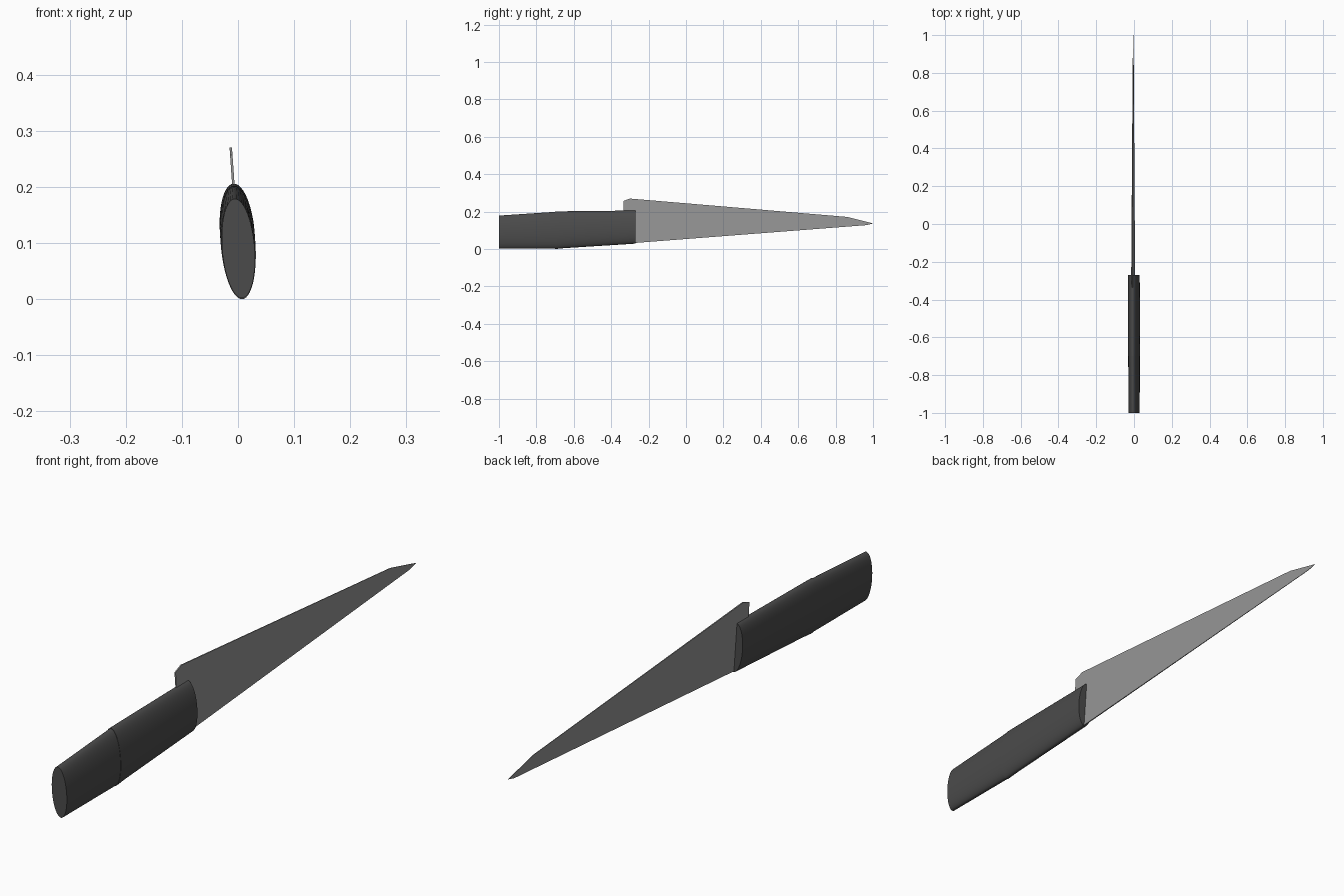
import bpy, bmesh, math

if "Cube" in bpy.data.objects:
    bpy.data.objects.remove(bpy.data.objects["Cube"])

TILT = 0.07      # whole knife leans slightly about its long axis
MID_Z = 0.1


def lean(x, z):
    return x - (z - MID_Z) * TILT


def material(name, value):
    m = bpy.data.materials.new(name)
    m.diffuse_color = (value, value, value, 1)
    m.use_nodes = True
    m.node_tree.nodes["Principled BSDF"].inputs["Base Color"].default_value = m.diffuse_color
    return m


def finish(name, bm, mat, smooth):
    bmesh.ops.recalc_face_normals(bm, faces=bm.faces)
    me = bpy.data.meshes.new(name)
    bm.to_mesh(me)
    bm.free()
    for p in me.polygons:
        p.use_smooth = smooth
    me.materials.append(mat)
    ob = bpy.data.objects.new(name, me)
    bpy.context.collection.objects.link(ob)
    return ob


def elliptical_loft(name, sections, mat, sides=48):
    """Sections are (y, bottom z, top z, half width)."""
    bm = bmesh.new()
    rings = []
    for y, z0, z1, w in sections:
        ring = []
        for i in range(sides):
            a = 2 * math.pi * i / sides
            z = (z0 + z1) / 2 + (z1 - z0) / 2 * math.sin(a)
            ring.append(bm.verts.new((lean(w * math.cos(a), z), y, z)))
        rings.append(ring)
    for r, s in zip(rings, rings[1:]):
        for i in range(sides):
            j = (i + 1) % sides
            bm.faces.new((r[i], r[j], s[j], s[i]))
    bm.faces.new(rings[0])
    bm.faces.new(rings[-1])
    return finish(name, bm, mat, True)


dark = material("dark_handle", 0.07)
steel = material("blade_steel", 0.3)

# Handle: rear grip and front grip meet at a visible seam
parts = [
    elliptical_loft("rear_grip", [(-1.0, 0.002, 0.179, 0.029),
                                  (-0.7, 0.002, 0.199, 0.030)], dark),
    elliptical_loft("front_grip", [(-0.7, 0.0, 0.201, 0.031),
                                   (-0.65, 0.005, 0.202, 0.031),
                                   (-0.27, 0.029, 0.206, 0.031)], dark),
]
for ob in parts:
    bpy.context.view_layer.objects.active = ob
    ob.select_set(True)
bpy.ops.object.shade_smooth_by_angle(angle=math.radians(40))

# Blade: thin side profile, thickness tapering to the tip
profile = [(-0.335, 0.06), (-0.335, 0.257), (-0.30, 0.27), (0.86, 0.172),
           (1.0, 0.137), (0.965, 0.128), (-0.27, 0.033)]
bm = bmesh.new()
faces = []
for side in (-1, 1):
    verts = []
    for y, z in profile:
        half = 0.0008 + 0.0014 * (1 - y) / 1.335
        verts.append(bm.verts.new((lean(side * half - 0.001, z), y, z)))
    bm.faces.new(verts)
    faces.append(verts)
n = len(profile)
for i in range(n):
    j = (i + 1) % n
    bm.faces.new((faces[0][i], faces[0][j], faces[1][j], faces[1][i]))
finish("blade", bm, steel, False)
